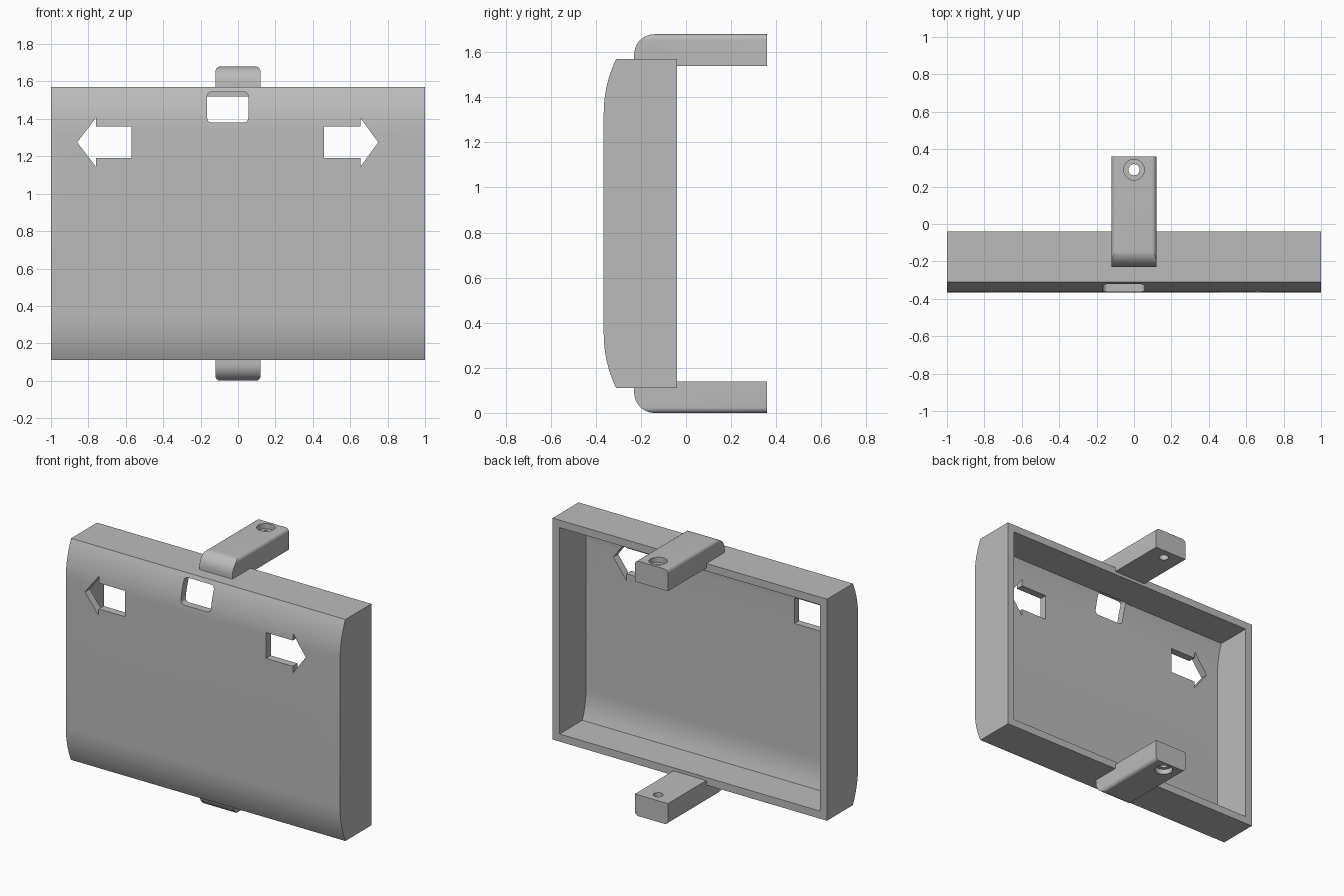
import bpy, bmesh, math
from mathutils import Vector

cube = bpy.data.objects.get("Cube")
if cube:
    bpy.data.objects.remove(cube, do_unlink=True)

grey = bpy.data.materials.new("plain grey")
grey.use_nodes = True
COLOUR = (0.5, 0.5, 0.5, 1)
grey.diffuse_color = COLOUR
grey.node_tree.nodes["Principled BSDF"].inputs["Base Color"].default_value = COLOUR

TOP = 1.68
MID = TOP / 2


def prism(name, points, axis, lo, hi):
    """Extrude a 2D outline along x (outline in y, z), y (x, z) or z (x, y)."""
    place = {"x": lambda a, b: (lo, a, b),
             "y": lambda a, b: (a, lo, b),
             "z": lambda a, b: (a, b, lo)}[axis]
    bm = bmesh.new()
    face = bm.faces.new([bm.verts.new(place(a, b)) for a, b in points])
    out = bmesh.ops.extrude_face_region(bm, geom=[face])
    move = Vector([hi - lo if axis == k else 0 for k in "xyz"])
    bmesh.ops.translate(bm, vec=move,
                        verts=[v for v in out["geom"] if isinstance(v, bmesh.types.BMVert)])
    bmesh.ops.recalc_face_normals(bm, faces=bm.faces)
    mesh = bpy.data.meshes.new(name)
    bm.to_mesh(mesh)
    bm.free()
    mesh.materials.append(grey)
    ob = bpy.data.objects.new(name, mesh)
    bpy.context.collection.objects.link(ob)
    return ob


def arc(cx, cy, r, start, end, steps):
    angles = [math.radians(start + (end - start) * i / steps) for i in range(steps + 1)]
    return [(cx + r * math.cos(t), cy + r * math.sin(t)) for t in angles]


def combine(ob, tool, operation="DIFFERENCE"):
    """Apply a boolean with the tool and remove the tool."""
    mod = ob.modifiers.new("cut", "BOOLEAN")
    mod.object, mod.operation, mod.solver = tool, operation, "EXACT"
    bpy.context.view_layer.update()
    graph = bpy.context.evaluated_depsgraph_get()
    mesh = bpy.data.meshes.new_from_object(ob.evaluated_get(graph))
    ob.modifiers.clear()
    ob.data = mesh
    bpy.data.objects.remove(tool, do_unlink=True)


def smooth(ob):
    bpy.ops.object.select_all(action="DESELECT")
    ob.select_set(True)
    bpy.context.view_layer.objects.active = ob
    bpy.ops.object.shade_smooth_by_angle(angle=math.radians(25))


def shell_profile(r, z_edge, back):
    """Side outline: flat front curving back towards the top and bottom."""
    bend = math.degrees(math.asin((0.35 - z_edge) / r))
    centre_y = -0.365 + 0.55
    low = arc(centre_y, 0.35, r, 180 + bend, 180, 8)
    high = [(y, 2 * MID - z) for y, z in reversed(low)]
    return [(back, z_edge)] + low + high + [(back, 2 * MID - z_edge)]


# Hollow cover, open at the back
cover = prism("cover", shell_profile(0.55, 0.11, -0.04), "x", -1, 1)
combine(cover, prism("cavity", shell_profile(0.5, 0.16, 0.1), "x", -0.95, 0.95))

# Arrow windows, pointing outwards
for side, tip, neck, tail in ((-1, 0.86, 0.76, 0.57), (1, 0.75, 0.655, 0.46)):
    half = [(tail, 0.085), (neck, 0.085), (neck, 0.13), (tip, 0)]
    outline = half + [(x, -h) for x, h in reversed(half[:-1])]
    outline = [(side * x, 1.275 + h) for x, h in outline]
    combine(cover, prism("arrow_cutter", outline, "y", -0.5, -0.2))

# Rounded window that bites slightly into the top wall
r = 0.025
corners = ((0.055, 1.545, 0), (-0.165, 1.545, 90), (-0.165, 1.38, 180), (0.055, 1.38, 270))
window = []
for x, z, a in corners:
    cx = x - r if x > 0 else x + r
    cz = z - r if z > 1.45 else z + r
    window += arc(cx, cz, r, a, a + 90, 5)
combine(cover, prism("window_cutter", window, "y", -0.5, -0.27))
smooth(cover)


# Mounting tabs with a rounded nose and a counterbored screw hole
def tab(name, flip):
    f = (lambda z: TOP - z) if flip else (lambda z: z)
    side = [(0.36, 1.54), (0.36, TOP)] + arc(-0.14, TOP - 0.09, 0.09, 90, 180, 10) + [(-0.23, 1.54)]
    front = ([(0.12, 1.5)] + arc(0.095, TOP - 0.025, 0.025, 0, 90, 6)
             + arc(-0.095, TOP - 0.025, 0.025, 90, 180, 6) + [(-0.12, 1.5)])
    ob = prism(name, [(y, f(z)) for y, z in side], "x", -0.2, 0.2)
    combine(ob, prism("section", [(x, f(z)) for x, z in front], "y", -0.4, 0.5), "INTERSECT")
    for radius, bottom in ((0.03, 1.4), (0.055, 1.645)):
        ring = arc(0, 0.29, radius, 0, 360, 32)[:-1]
        lo, hi = sorted((f(bottom), f(1.8)))
        combine(ob, prism("bore", ring, "z", lo, hi))
    smooth(ob)


tab("top_tab", False)
tab("bottom_tab", True)
